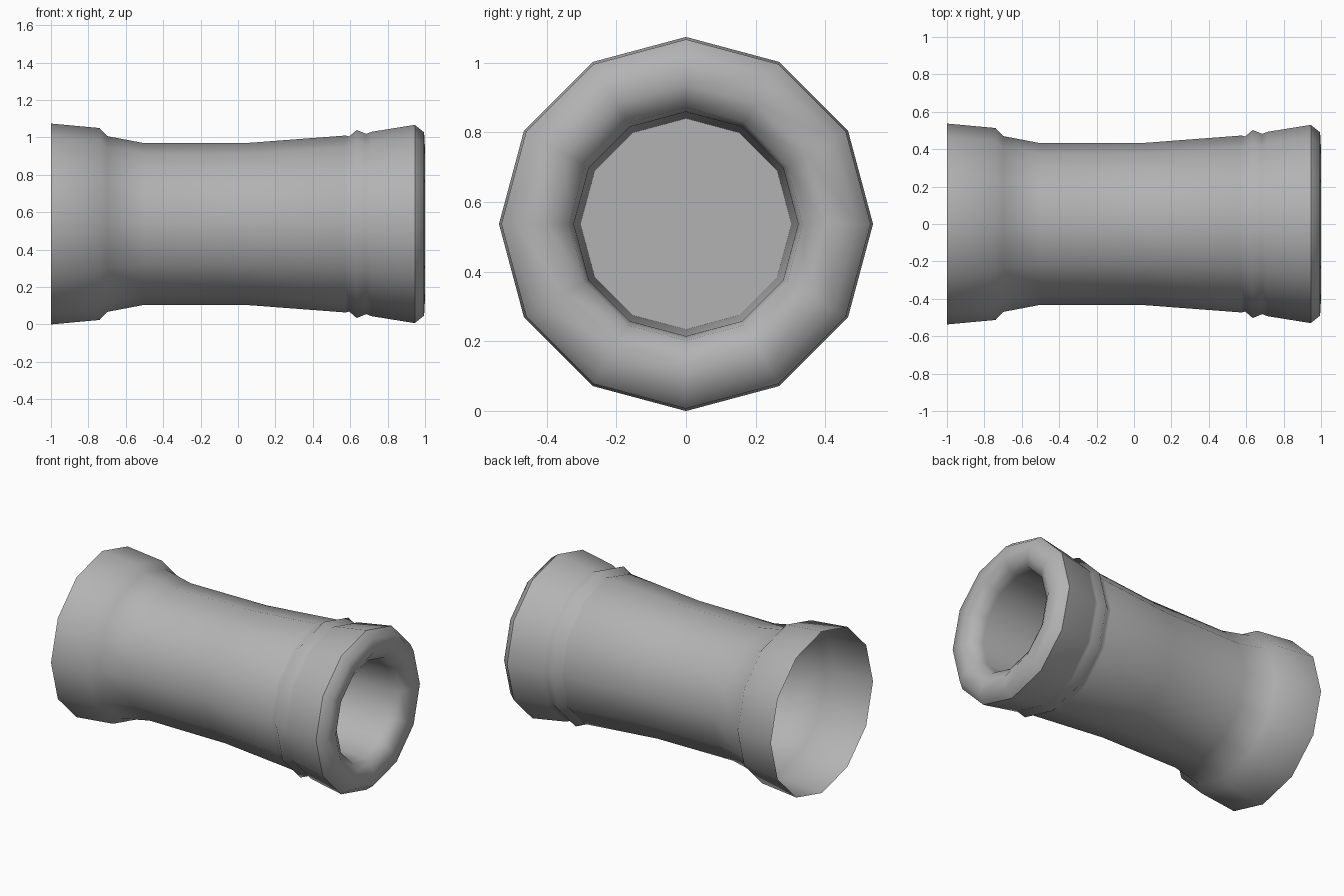
import bpy, bmesh, math

if "Cube" in bpy.data.objects:
    bpy.data.objects.remove(bpy.data.objects["Cube"])

SIDES = 12
AXIS_Z = 0.537

grey = bpy.data.materials.new("mid_grey")
grey.diffuse_color = (0.45, 0.45, 0.45, 1)
grey.use_nodes = True
grey.node_tree.nodes["Principled BSDF"].inputs["Base Color"].default_value = grey.diffuse_color


def lathe(name, profile, cap_end=False):
    """Revolve (x, radius) points around the horizontal x axis."""
    bm = bmesh.new()
    rings = []
    for x, r in profile:
        ring = []
        for i in range(SIDES):
            a = 2 * math.pi * i / SIDES
            ring.append(bm.verts.new((x, r * math.sin(a), AXIS_Z + r * math.cos(a))))
        rings.append(ring)
    for a, b in zip(rings, rings[1:]):
        for i in range(SIDES):
            j = (i + 1) % SIDES
            bm.faces.new((a[j], a[i], b[i], b[j]))
    if cap_end:
        bm.faces.new(rings[-1])
    bmesh.ops.recalc_face_normals(bm, faces=bm.faces)
    # orient so the first band faces away from the axis
    bm.faces.ensure_lookup_table()
    f = bm.faces[0]
    c = f.calc_center_median()
    if f.normal.y * c.y + f.normal.z * (c.z - AXIS_Z) < 0:
        bmesh.ops.reverse_faces(bm, faces=bm.faces)
    mesh = bpy.data.meshes.new(name)
    bm.to_mesh(mesh)
    bm.free()
    mesh.materials.append(grey)
    ob = bpy.data.objects.new(name, mesh)
    bpy.context.collection.objects.link(ob)
    bpy.context.view_layer.objects.active = ob
    ob.select_set(True)
    bpy.ops.object.shade_smooth_by_angle(angle=math.radians(75))
    ob.select_set(False)
    return ob


# Flared sleeve, open at the left, with a raised band near the right
lathe("sleeve", [(-1.0, 0.537), (-0.74, 0.513), (-0.70, 0.470), (-0.50, 0.432),
                 (0.06, 0.434), (0.575, 0.473), (0.595, 0.468), (0.635, 0.503),
                 (0.685, 0.482), (0.715, 0.493), (0.945, 0.530)])

# Rounded lip turning into a closed, slightly tapering bore
lathe("lip_and_bore", [(0.945, 0.530), (0.995, 0.490), (1.0, 0.40), (0.96, 0.335),
                       (0.90, 0.322), (0.10, 0.303)], cap_end=True)
